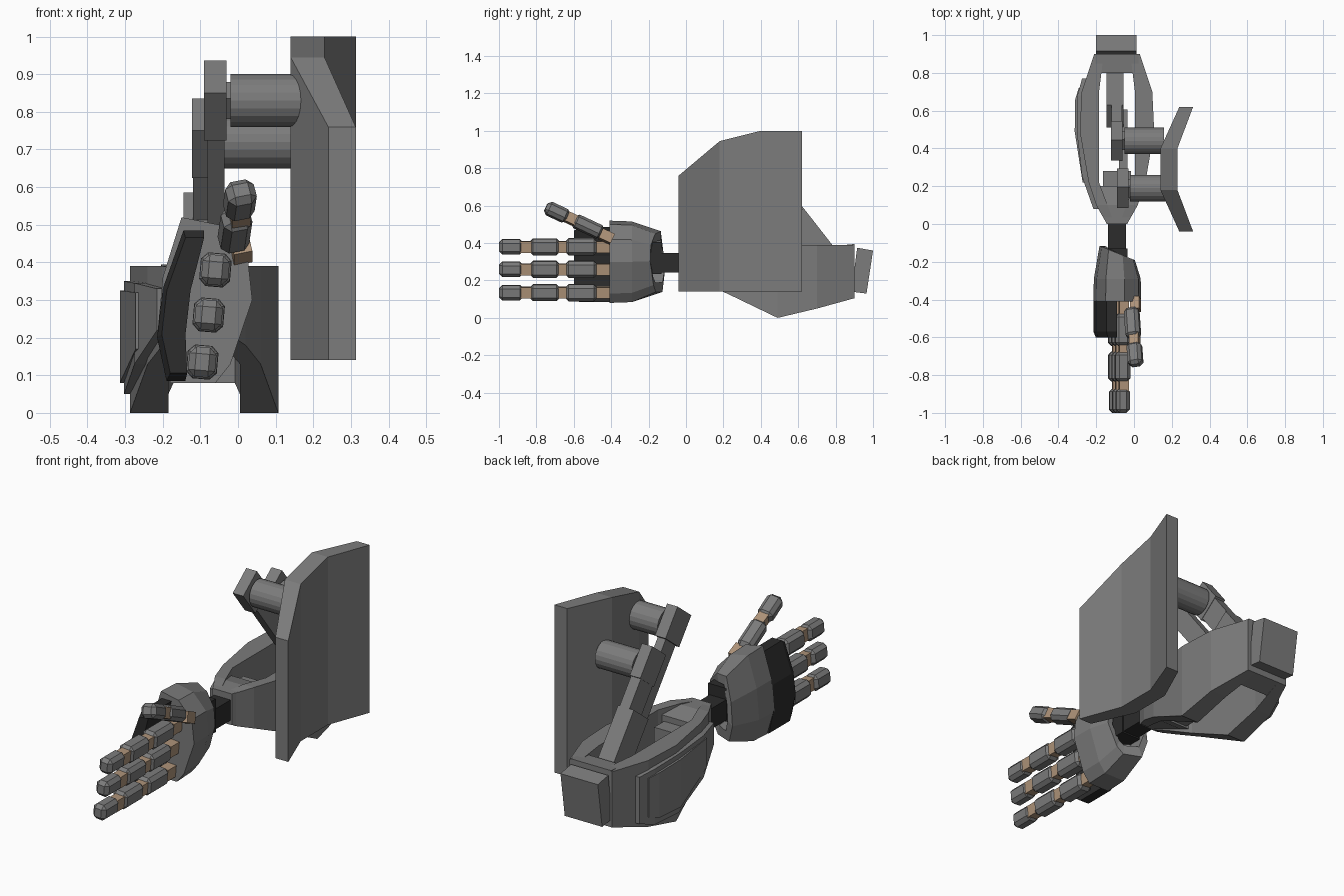
import bpy, bmesh
from math import radians
from mathutils import Matrix, Vector

cube = bpy.data.objects.get("Cube")
if cube:
    bpy.data.objects.remove(cube, do_unlink=True)


def material(name, r, g, b):
    m = bpy.data.materials.new(name)
    m.use_nodes = True
    m.diffuse_color = (r, g, b, 1)
    m.node_tree.nodes["Principled BSDF"].inputs["Base Color"].default_value = (r, g, b, 1)
    return m


GREY = material("armour grey", 0.2, 0.2, 0.2)
BLACK = material("joint black", 0.025, 0.025, 0.025)
TAN = material("knuckle tan", 0.42, 0.29, 0.19)
CX = -0.09  # centre line of the forearm


def finish(name, bm, mat, bevel=0):
    bmesh.ops.recalc_face_normals(bm, faces=bm.faces)
    mesh = bpy.data.meshes.new(name)
    bm.to_mesh(mesh)
    bm.free()
    mesh.materials.append(mat)
    ob = bpy.data.objects.new(name, mesh)
    bpy.context.collection.objects.link(ob)
    if bevel:
        mod = ob.modifiers.new("Bevel", "BEVEL")
        mod.width, mod.segments = bevel, 1
    return ob


def loft(name, rings, mat, bevel=0):
    """Skin equal-length rings of points and cap both ends."""
    bm = bmesh.new()
    rows = [[bm.verts.new(p) for p in ring] for ring in rings]
    n = len(rows[0])
    for a, b in zip(rows, rows[1:]):
        for i in range(n):
            j = (i + 1) % n
            bm.faces.new((a[i], a[j], b[j], b[i]))
    bm.faces.new(rows[0])
    bm.faces.new(rows[-1])
    return finish(name, bm, mat, bevel)


def slab(name, stations, mat, bevel=0):
    """Loft of rectangles along y: (y, x0, x1, z0, z1)."""
    return loft(name, [[(a, y, c), (b, y, c), (b, y, d), (a, y, d)]
                       for y, a, b, c, d in stations], mat, bevel)


def box(name, centre, size, mat, rx=0, ry=0, rz=0, bevel=0):
    bm = bmesh.new()
    rot = (Matrix.Rotation(radians(rz), 4, 'Z') @ Matrix.Rotation(radians(rx), 4, 'X')
           @ Matrix.Rotation(radians(ry), 4, 'Y'))
    bmesh.ops.create_cube(bm, size=1, matrix=Matrix.Translation(centre) @ rot
                          @ Matrix.Diagonal((*size, 1)))
    return finish(name, bm, mat, bevel)


# Shield: bent panel with a stepped top edge
slab("shield", [(-.04, .24, .313, .14, .76), (.18, .14, .23, .14, .945),
                (.40, .14, .23, .14, 1.0), (.62, .24, .313, .14, 1.0)], GREY)

# Shield mounts
for name, x0, x1, y, z in (("upper_mount", -.02, .17, .19, .83),
                           ("lower_mount", -.05, .16, .44, .72)):
    bm = bmesh.new()
    bmesh.ops.create_cone(bm, cap_ends=True, segments=20, radius1=.07, radius2=.07, depth=x1 - x0,
                          matrix=Matrix.Translation(((x0 + x1) / 2, y, z))
                          @ Matrix.Rotation(radians(90), 4, 'Y'))
    finish(name, bm, GREY)
    box(name + "_pin", (x0 - .01, y, z), (.06, .07, .07), GREY, rx=38)

# Leaning support arms
TILT = 38
down = Matrix.Rotation(radians(TILT), 3, 'X') @ Vector((0, 0, -1))


def arm(name, x, y, z, width, length, depth, start=0):
    c = Vector((x, y, z)) + down * (start + length / 2)
    box(name, c, (width, depth, length), GREY, rx=TILT)


arm("upper_arm_head", -.06, .19, .83, .06, .16, .14, -.08)
arm("upper_arm_rod", -.058, .19, .83, .045, .55, .10, .06)
arm("lower_arm_head", -.092, .44, .73, .06, .16, .14, -.08)
arm("lower_arm_rod", -.092, .44, .73, .056, .36, .12, .06)
arm("arm_socket", -.10, .57, .54, .09, .34, .15)

# Forearm side shells, mirrored about the centre line
SHELL = [(.02, .02, .065, .21, .38), (.1, .05, .11, .18, .39), (.22, .095, .15, .13, .39),
         (.49, .095, .197, 0, .39), (.7, .095, .187, .05, .39), (.9, .07, .12, .105, .39)]
for side, label in ((-1, "right"), (1, "left")):
    slab(label + "_forearm_shell",
         [(y, CX + side * a, CX + side * b, c, d) for y, a, b, c, d in SHELL], GREY)

# Forearm front and rear bridges, and the elbow cap
slab("forearm_front", [(0, -.145, -.035, .22, .38), (.1, -.19, .01, .19, .385),
                       (.2, -.19, .01, .16, .36)], GREY)
box("front_block", (CX, .22, .25), (.15, .12, .16), GREY)
slab("forearm_rear", [(.8, -.2, .02, .08, .385), (.9, -.205, .025, .105, .395)], GREY)
cap = [(.885, .14), (.965, .13), (1, .36), (.915, .375)]
loft("elbow_cap", [[(x, y, z) for y, z in cap] for x in (-.2, .012)], GREY)

# Raised outer plate with a second panel on top
slab("side_plate", [(.08, -.215, -.17, .22, .33), (.25, -.275, -.23, .13, .345),
                    (.49, -.303, -.26, .05, .35), (.68, -.3, -.25, .06, .345),
                    (.77, -.275, -.22, .09, .33)], GREY)
slab("side_panel", [(.22, -.272, -.24, .17, .32), (.49, -.314, -.28, .08, .325),
                    (.66, -.311, -.28, .09, .32), (.72, -.293, -.26, .11, .31)], GREY)

# Wrist
box("wrist_bar", (CX, -.08, .295), (.095, .28, .105), BLACK)
box("wrist_collar", (CX, -.18, .32), (.11, .1, .17), BLACK)

# Palm: tapered shell with a hollow wrist socket
outline = [(-.15, .52), (-.05, .5), (.025, .42), (.038, .3), (-.02, .13),
           (-.06, .08), (-.18, .08), (-.215, .2), (-.2, .36)]


def palm_ring(y, s, skew=0):
    return [(CX + (x - CX) * s, y - skew * (x + .2), .305 + (z - .305) * s) for x, z in outline]


loft("palm", [palm_ring(-.41, 1), palm_ring(-.29, .98), palm_ring(-.12, .74, .3),
              palm_ring(-.12, .52, .3), palm_ring(-.2, .5, .3)], GREY)

# Curved guard over the knuckles
guard = [(-.145, .485), (-.09, .485), (-.13, .33), (-.145, .2), (-.14, .085),
         (-.19, .085), (-.215, .2), (-.2, .33)]
loft("knuckle_guard", [[(CX + (x - CX) * s, y, .29 + (z - .29) * s) for x, z in guard]
                       for y, s in ((-.4, 1), (-.57, 1), (-.6, .9))], BLACK)

# Three fingers
for label, x, z in (("index", -.06, .38), ("middle", -.078, .26), ("little", -.095, .135)):
    for part, y0, y1, w in (("tip", -1, -.87, .072), ("mid", -.835, -.675, .08),
                            ("base", -.645, -.475, .082)):
        box(f"{label}_finger_{part}", (x, (y0 + y1) / 2, z), (w, y1 - y0, w + .008), GREY,
            ry=5, bevel=.018)
    for y in (-.85, -.66, -.44):
        box(f"{label}_finger_joint", (x + .005, y, z), (.05, .075, .06), TAN, ry=5)

# Thumb
for part, y, z, x, length in (("tip", -.69, .565, .005, .13), ("base", -.525, .488, -.008, .17)):
    box("thumb_" + part, (x, y, z), (.078, length, .072), GREY, rx=-25, ry=-12, rz=4, bevel=.018)
for y, z, x in ((-.615, .53, .003), (-.425, .435, .008)):
    box("thumb_joint", (x, y, z), (.05, .07, .055), TAN, rx=-25, ry=-12)
